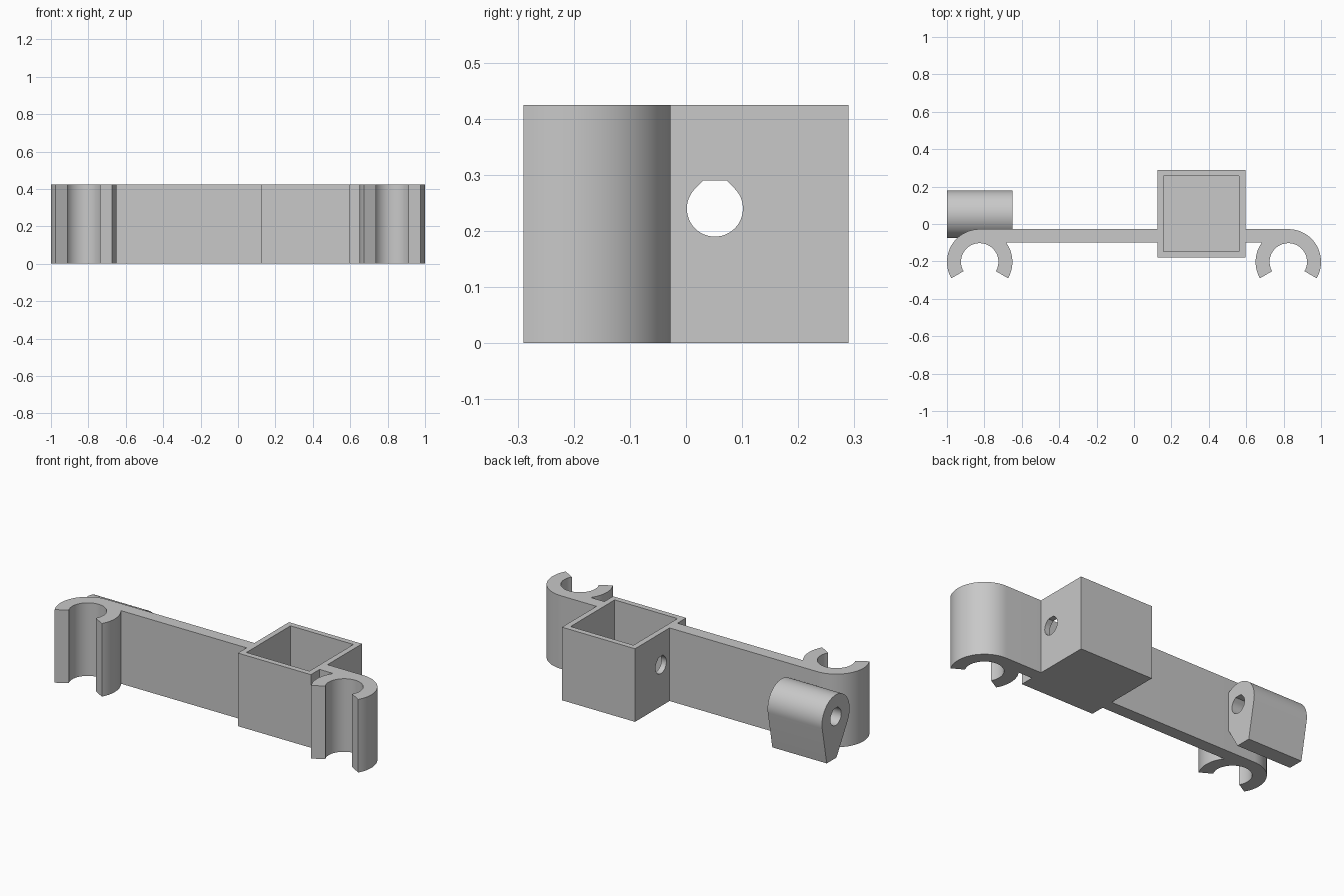
import bpy, bmesh
from math import sin, cos, tan, asin, acos, atan2, hypot, radians, pi

if "Cube" in bpy.data.objects:
    bpy.data.objects.remove(bpy.data.objects["Cube"])

HEIGHT = 0.425
BACK_Y, FRONT_Y = -0.0275, -0.1         # wall faces
CLIP_X, CLIP_Y = 0.825, -0.2025         # clip centres
OUTER, INNER = 0.175, 0.1               # clip radii
BOX_X, BOX_Y = (0.125, 0.595), (-0.18, 0.29)
PIN_Y, PIN_Z = 0.0515, 0.24             # axis shared by all the pin holes

grey = bpy.data.materials.new("light grey")
grey.use_nodes = True
grey.diffuse_color = (0.58, 0.58, 0.58, 1)
grey.node_tree.nodes["Principled BSDF"].inputs["Base Color"].default_value = grey.diffuse_color


def arc(cx, cy, r, start, end, steps):
    return [(cx + r * cos(start + (end - start) * i / steps),
             cy + r * sin(start + (end - start) * i / steps)) for i in range(steps + 1)]


def finish(name, bm):
    bmesh.ops.recalc_face_normals(bm, faces=bm.faces[:])
    mesh = bpy.data.meshes.new(name)
    bm.to_mesh(mesh)
    bm.free()
    mesh.materials.append(grey)
    obj = bpy.data.objects.new(name, mesh)
    bpy.context.collection.objects.link(obj)
    return obj


def prism(name, outline, start, end, axis):
    """Extrude a closed outline along z (outline in x, y) or x (outline in y, z)."""
    bm = bmesh.new()
    place = (lambda p: (p[0], p[1], start)) if axis == "z" else (lambda p: (start, p[0], p[1]))
    face = bm.faces.new([bm.verts.new(place(p)) for p in outline])
    new = bmesh.ops.extrude_face_region(bm, geom=[face])["geom"]
    move = (0, 0, end - start) if axis == "z" else (end - start, 0, 0)
    bmesh.ops.translate(bm, vec=move, verts=[v for v in new if isinstance(v, bmesh.types.BMVert)])
    return finish(name, bm)


def smooth(obj):
    bpy.ops.object.select_all(action="DESELECT")
    obj.select_set(True)
    bpy.context.view_layer.objects.active = obj
    bpy.ops.object.shade_smooth_by_angle(angle=radians(25))


# Wall arms, each ending in a snap clip open to the front
def clip_arm(name, side, end_x):
    tip_a, tip_b = radians(210), radians(-30)
    joint = asin((FRONT_Y - CLIP_Y) / OUTER)
    outline = [(-end_x * side, BACK_Y)]
    outline += arc(-CLIP_X, CLIP_Y, OUTER, pi / 2, tip_a, 24)
    outline += arc(-CLIP_X, CLIP_Y, INNER, tip_a, tip_b, 40)
    outline += arc(-CLIP_X, CLIP_Y, OUTER, tip_b, joint, 14)
    outline.append((-end_x * side, FRONT_Y))
    return prism(name, [(-side * x, y) for x, y in outline], 0, HEIGHT, "z")


smooth(clip_arm("right_clip_arm", -1, BOX_X[0]))
smooth(clip_arm("left_clip_arm", 1, BOX_X[1]))

# Square socket with an open top and a closed floor
(x0, x1), (y0, y1) = BOX_X, BOX_Y
socket = prism("square_socket", [(x0, y0), (x1, y0), (x1, y1), (x0, y1)], 0, HEIGHT, "z")
bm = bmesh.new()
bm.from_mesh(socket.data)
top = max(bm.faces, key=lambda f: f.calc_center_median().z)
bmesh.ops.inset_region(bm, faces=[top], thickness=0.046)
pocket = bmesh.ops.extrude_face_region(bm, geom=[top])["geom"]
bmesh.ops.translate(bm, vec=(0, 0, 0.047 - HEIGHT),
                    verts=[v for v in pocket if isinstance(v, bmesh.types.BMVert)])
if top.is_valid:
    bmesh.ops.delete(bm, geom=[top], context="FACES_ONLY")
bmesh.ops.recalc_face_normals(bm, faces=bm.faces[:])
bm.to_mesh(socket.data)
bm.free()

# Teardrop pin barrel, tapering down to a narrow foot
BARREL = 0.127


def tangent_angle(y, z, turn):
    dy, dz = y - PIN_Y, z - PIN_Z
    return atan2(dz, dy) + turn * acos(BARREL / hypot(dy, dz))


foot_back, foot_front = (0.135, 0), (0.045, 0)
first = tangent_angle(*foot_back, 1)
last = tangent_angle(*foot_front, -1) + 2 * pi
barrel = prism("pin_barrel",
               arc(PIN_Y, PIN_Z, BARREL, first, last, 40) + [foot_front, foot_back],
               -1, -0.65, "x")

# Flat-topped pin hole cut through socket and barrel
r = 0.05
hole = arc(PIN_Y, PIN_Z, r, radians(135), radians(405), 36)
flat = r * tan(pi / 8)
hole += [(PIN_Y + flat, PIN_Z + r), (PIN_Y - flat, PIN_Z + r)]
cutter = prism("pin_hole_cutter", hole, -1.2, 1.2, "x")
cutter.hide_render = True
for obj in (socket, barrel):
    mod = obj.modifiers.new("pin hole", "BOOLEAN")
    mod.operation, mod.solver, mod.object = "DIFFERENCE", "EXACT", cutter
    bpy.ops.object.select_all(action="DESELECT")
    obj.select_set(True)
    bpy.context.view_layer.objects.active = obj
    bpy.ops.object.modifier_apply(modifier=mod.name)
    smooth(obj)
bpy.data.objects.remove(cutter)
